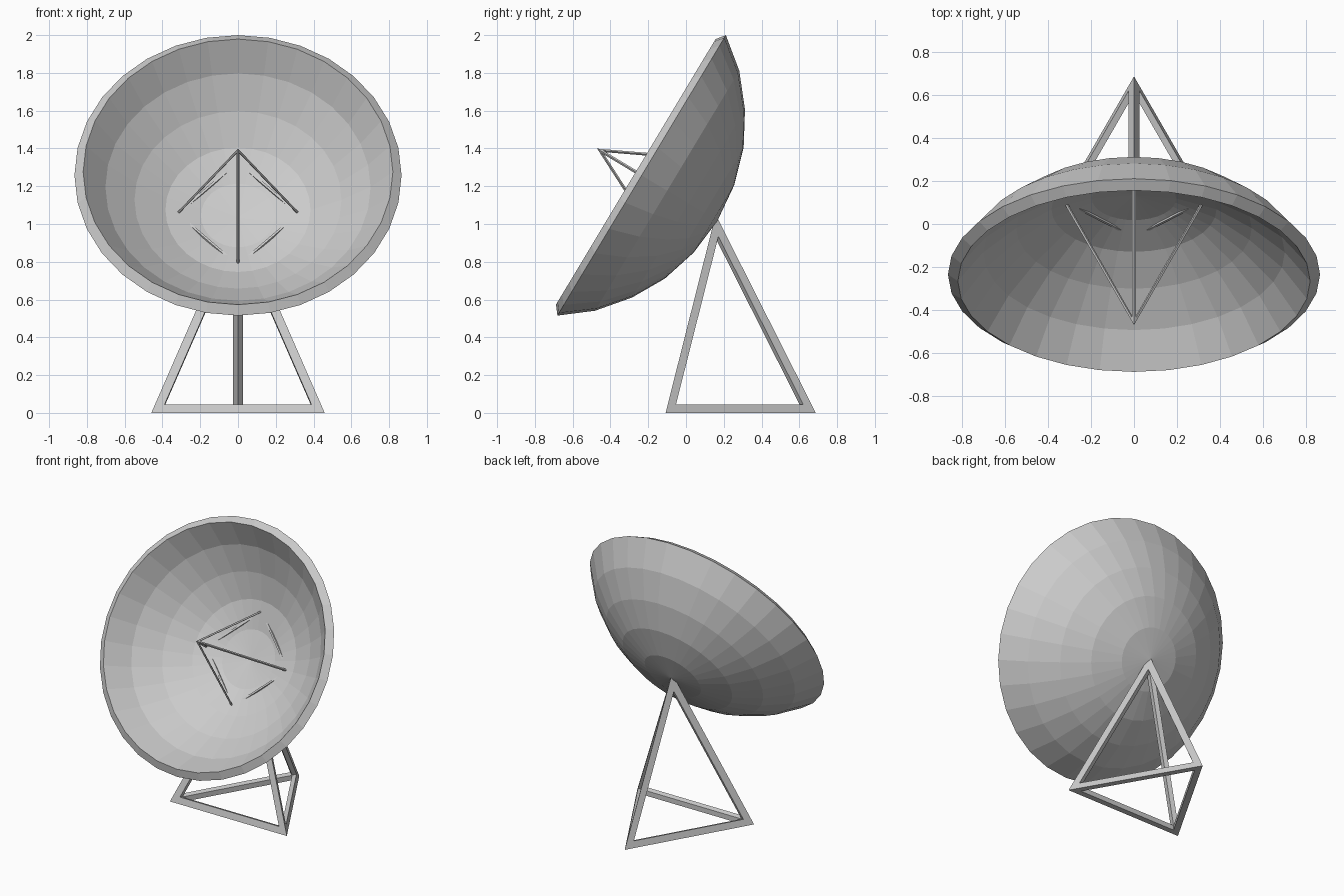
import bpy, bmesh
from math import sin, cos, radians, pi
from mathutils import Vector

if "Cube" in bpy.data.objects:
    bpy.data.objects.remove(bpy.data.objects["Cube"])


def finish(name, bm, loc=(0, 0, 0), tilt=0):
    bmesh.ops.remove_doubles(bm, verts=bm.verts, dist=1e-4)
    bmesh.ops.recalc_face_normals(bm, faces=bm.faces)
    me = bpy.data.meshes.new(name)
    bm.to_mesh(me)
    bm.free()
    ob = bpy.data.objects.new(name, me)
    ob.location = loc
    ob.rotation_euler.x = tilt
    bpy.context.collection.objects.link(ob)
    return ob


def incenter(pts):
    # each corner is weighted by the edges it does not touch
    n = len(pts)
    w = [sum((pts[j] - pts[(j + 1) % n]).length for j in range(n)
             if i not in (j, (j + 1) % n)) for i in range(n)]
    return sum((p * k for p, k in zip(pts, w)), Vector()) / sum(w)


def wire_pyramid(name, sides, radius, z0, height, k, loc, tilt=0):
    """Open pyramid frame: every face is cut back to a mitred border bar."""
    base = [Vector((radius * cos(pi / 2 + 2 * pi * i / sides),
                    radius * sin(pi / 2 + 2 * pi * i / sides), z0)) for i in range(sides)]
    tip = Vector((0, 0, z0 + height))
    core = Vector((0, 0, z0 + height * 0.22))
    faces = [base[::-1]] + [[base[i], base[(i + 1) % sides], tip] for i in range(sides)]
    bm = bmesh.new()
    for f in faces:
        c = incenter(f)
        for a, b in zip(f, f[1:] + f[:1]):
            fa, fb = a.lerp(c, k), b.lerp(c, k)
            ia, ib = a.lerp(core, k), b.lerp(core, k)
            for quad in ((a, b, fb, fa), (fa, fb, ib, ia)):
                bm.faces.new([bm.verts.new(p) for p in quad])
    return finish(name, bm, loc, tilt)


TILT = radians(59)
CENTRE = (0, -0.235, 1.2575)

# Dish: thick shallow bowl, revolved in 32 flat segments
outer = [(0, -.468), (.208, -.447), (.405, -.387), (.58, -.290), (.741, -.158), (.866, 0)]
inner = [(.820, .036), (.702, -.120), (.548, -.252), (.384, -.354), (.196, -.413), (0, -.432)]
bm = bmesh.new()
vs = [bm.verts.new((0, r, z)) for r, z in outer + inner]
es = [bm.edges.new(p) for p in zip(vs, vs[1:])]
bmesh.ops.spin(bm, geom=vs + es, cent=(0, 0, 0), axis=(0, 0, 1),
               angle=2 * pi, steps=32, use_merge=False)
bmesh.ops.remove_doubles(bm, verts=bm.verts, dist=1e-4)
bmesh.ops.dissolve_degenerate(bm, dist=1e-5, edges=bm.edges)
finish("dish", bm, CENTRE, TILT)

# Receiver struts: slim four-sided frame sunk into the bowl
wire_pyramid("receiver_struts", 4, 0.333, -0.402, 0.677, 0.065, CENTRE, TILT)

# Stand: three-legged frame, tip buried in the dish shell
wire_pyramid("stand", 3, 0.53, 0, 1.05, 0.153, (0, 0.157, 0))
